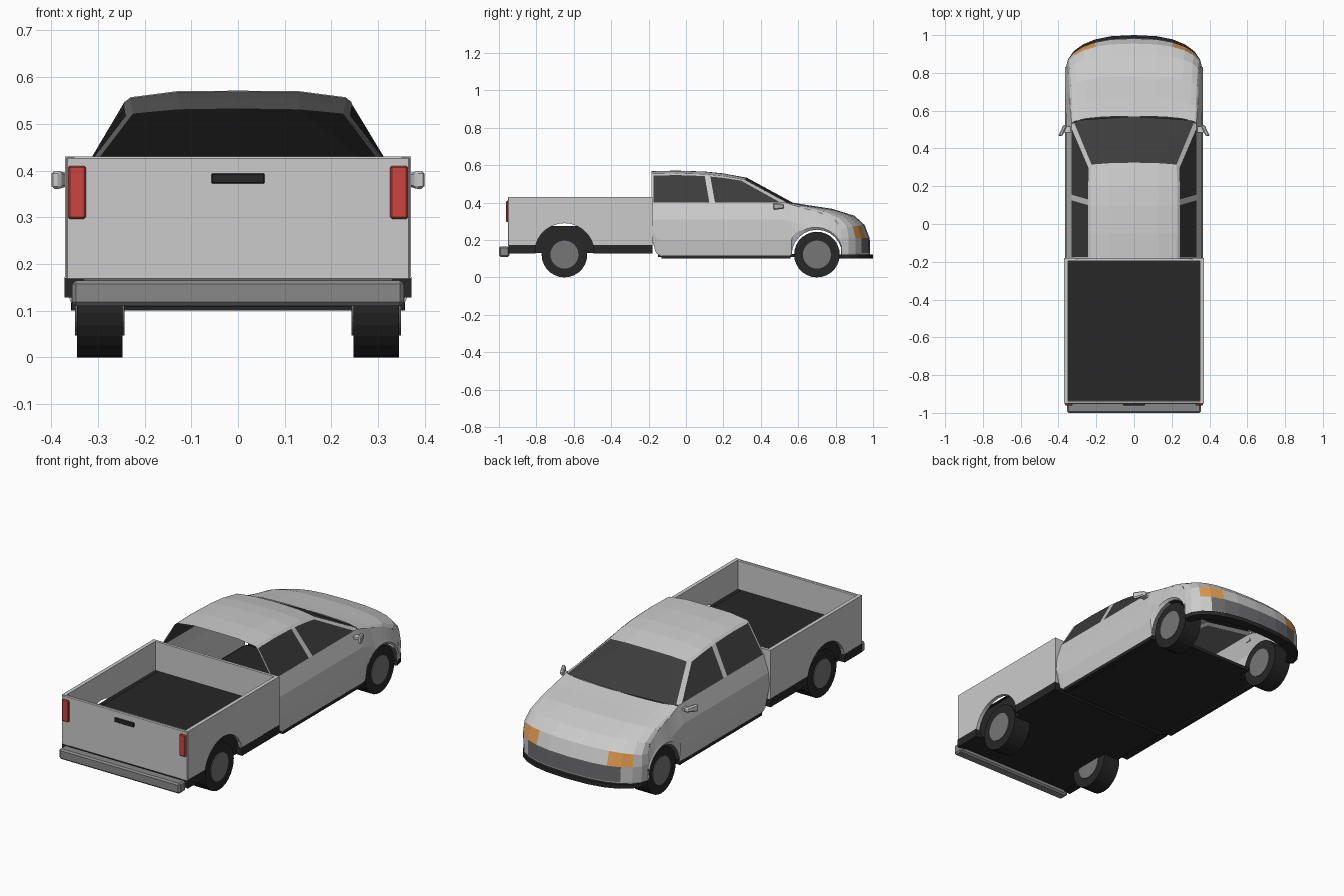
import bpy, bmesh
from math import sin, cos, pi, asin, sqrt, radians

if "Cube" in bpy.data.objects:
    bpy.data.objects.remove(bpy.data.objects["Cube"])


def material(name, c):
    m = bpy.data.materials.new(name)
    m.diffuse_color = (*c, 1)
    m.use_nodes = True
    m.node_tree.nodes["Principled BSDF"].inputs["Base Color"].default_value = m.diffuse_color
    return m


dark = material("dark_trim", (0.02, 0.02, 0.02))
glass = material("dark_glass", (0.045, 0.045, 0.045))
hub_grey = material("hub_grey", (0.18, 0.18, 0.18))
grille_grey = material("grille_grey", (0.15, 0.15, 0.16))
bumper_grey = material("bumper_grey", (0.25, 0.25, 0.25))
red = material("tail_red", (0.6, 0.06, 0.05))
orange = material("lamp_orange", (0.75, 0.33, 0.08))


def finish(name, bm, mat=None, mirror=False):
    bmesh.ops.remove_doubles(bm, verts=bm.verts, dist=1e-4)
    bmesh.ops.recalc_face_normals(bm, faces=bm.faces)
    me = bpy.data.meshes.new(name)
    bm.to_mesh(me)
    bm.free()
    ob = bpy.data.objects.new(name, me)
    bpy.context.collection.objects.link(ob)
    if mat:
        me.materials.append(mat)
    if mirror:
        ob.modifiers.new("mirror", 'MIRROR')
    return ob


def polys(name, faces, mat=None, mirror=True):
    """Surface from faces given as point lists."""
    bm = bmesh.new()
    for f in faces:
        bm.faces.new([bm.verts.new(p) for p in f])
    return finish(name, bm, mat, mirror)


def cells(rows, keep=lambda i, j: True):
    return [[rows[i][j], rows[i][j + 1], rows[i + 1][j + 1], rows[i + 1][j]]
            for i in range(len(rows) - 1) for j in range(len(rows[0]) - 1) if keep(i, j)]


def box(name, x, y, z, mat=None, mirror=False, bevel=0):
    bm = bmesh.new()
    bmesh.ops.create_cube(bm, size=1)
    for v in bm.verts:
        v.co = [(a + b) / 2 + c * (b - a) for (a, b), c in zip((x, y, z), v.co)]
    if bevel:
        bmesh.ops.bevel(bm, geom=bm.edges[:], offset=bevel, segments=1, affect='EDGES')
    return finish(name, bm, mat, mirror)


def extrude_x(name, profile, x0, x1, mat=None):
    """Prism from a (y, z) outline, mirrored to both sides."""
    bm = bmesh.new()
    f = bm.faces.new([bm.verts.new((x0, y, z)) for y, z in profile])
    r = bmesh.ops.extrude_face_region(bm, geom=[f])
    bmesh.ops.translate(bm, vec=(x1 - x0, 0, 0),
                        verts=[v for v in r["geom"] if isinstance(v, bmesh.types.BMVert)])
    return finish(name, bm, mat, True)


# Nose and hood: curved rings from bumper up to the windscreen base
ANG = [radians(a) for a in (0, 15, 30, 45, 60, 75, 90)]


def ring(yc, zc, xs, ys, zs):
    return [(xs * sin(a) ** 0.8, ys + (yc - ys) * cos(a), zc - (zc - zs) * (1 - cos(a)) ** 1.3)
            for a in ANG]


nose = [ring(.980, .11, .355, .83, .11), ring(.985, .13, .357, .83, .13),
        ring(.982, .21, .360, .83, .21), ring(.955, .28, .355, .83, .26),
        ring(.90, .33, .348, .80, .305), ring(.78, .367, .342, .72, .345),
        ring(.66, .385, .336, .61, .375), ring(.57, .40, .33, .53, .40)]
is_grille = lambda i, j: i == 1 and j < 3
is_lamp = lambda i, j: i == 2 and j in (2, 3)
polys("hood_and_nose", cells(nose, lambda i, j: not is_grille(i, j) and not is_lamp(i, j)))
polys("grille", cells(nose, is_grille), grille_grey)
polys("headlights", cells(nose, is_lamp), orange)

# Dark lip under the nose
lip = [ring(.95, .10, .32, .80, .10), ring(1.0, .10, .358, .83, .10),
       ring(1.0, .122, .358, .83, .122), ring(.95, .122, .32, .80, .122)]
polys("front_lip", cells(lip + lip[:1]), dark)

# Body sides with the front wheel arch
WY, WZ, ARCH = .70, .12, .135
shoulder = [(-.185, .33, .40), (.53, .33, .40)] + [nose[i][-1][1:2] + nose[i][-1][0:1] + nose[i][-1][2:]
                                                 for i in (6, 5, 4, 3)]


def shoulder_at(y):
    for a, b in zip(shoulder, shoulder[1:]):
        if y <= b[0] + 1e-6:
            t = (y - a[0]) / (b[0] - a[0])
            return [a[k] + t * (b[k] - a[k]) for k in (1, 2)]
    return shoulder[-1][1:]


stations = [(-.185, .21), (-.16, .13), (-.13, .11), (.15, .11), (.40, .11), (.53, .11)]
stations += [(WY - ARCH * cos(k * pi / 12),
              max(.11, WZ + ARCH * sin(k * pi / 12))) for k in range(12)] + [(.83, .11)]
side = []
for y, zb in stations:
    x, z = shoulder_at(y)
    zm = max(z - .09, zb + .3 * (z - zb))
    side.append([(x, y, z), (.36, y, zm), (.365, y, zb + .45 * (zm - zb)), (.355, y, zb)])
polys("cab_sides", cells(side))
box("sill_trim", (.33, .356), (-.13, .56), (.10, .118), dark, True)

# Roof, open at the back
roof = []
for y, z in [(-.185, .568), (-.05, .571), (.10, .566), (.20, .556)]:
    roof.append([(0, y, z), (.13, y, z - .001), (.23, y, z - .014), (.243, y, z - .024)])
roof.append([(0, .325, .533), (.13, .322, .531), (.225, .315, .522), (.24, .295, .517)])
polys("roof", cells(roof))

# Windows and pillars
base = [nose[-1][0], nose[-1][2], nose[-1][4], nose[-1][6]]
screen_low = base[:3] + [(.322, .535, .40)]
polys("windscreen", cells([roof[-1][:3], [base[0], base[2], (.318, .538, .40)]]), glass)
polys("windscreen_pillar", [[(.318, .538, .40), (.33, .53, .40), (.33, .505, .40),
                             roof[-1][3], roof[-1][2]]])
b = lambda y: (.33, y, .40)
t = lambda y, z: (.243, y, z)
polys("rear_side_window", [[b(-.175), b(.125), t(.10, .542), t(-.05, .547), t(-.175, .544)]], glass)
polys("front_side_window", [[b(.155), b(.505), (.24, .295, .517), t(.20, .532), t(.13, .539)]], glass)
polys("door_pillar", [[b(.125), b(.155), t(.13, .539), t(.10, .542)]])
polys("rear_pillar", [[b(-.185), b(-.175), t(-.175, .544), t(-.185, .544)]])

# Door mirrors
bm = bmesh.new()
bmesh.ops.create_cube(bm, size=1)
for v in bm.verts:
    s = 1 if v.co.y < 0 else .6
    v.co = (.377 + v.co.x * .022 - v.co.y * .028, .495 + v.co.y * .06, .38 + v.co.z * .04 * s)
bmesh.ops.bevel(bm, geom=bm.edges[:], offset=.006, segments=1, affect='EDGES')
finish("door_mirrors", bm, None, True)
box("mirror_stalks", (.335, .375), (.485, .515), (.368, .38), None, True)

# Load bed: sides with arch, end walls, dark floor block
RY, RZ, RA = -.65, .13, .16
a0 = asin((.17 - RZ) / RA)
arc = [(RY + RA * cos(a0 + k * (pi - 2 * a0) / 12), RZ + RA * sin(a0 + k * (pi - 2 * a0) / 12))
       for k in range(13)]
extrude_x("bed_sides", [(-.95, .17), (-.95, .43), (-.18, .43), (-.18, .17)] + arc, .35, .37)
box("bed_front_wall", (-.351, .351), (-.195, -.18), (.17, .43))
box("tailgate", (-.369, .369), (-.952, -.935), (.165, .43), None, False, .004)
box("bed_floor", (-.338, .338), (-.94, -.19), (.13, .275), dark)
box("bed_floor_edge", (.33, .352), (-.94, -.19), (.272, .276), dark, True)
dy = sqrt(RA ** 2 - .04 ** 2)
box("bed_trim_rear", (.33, .371), (-.95, RY - dy), (.128, .172), dark, True)
box("bed_trim_front", (.33, .371), (RY + dy, -.18), (.128, .172), dark, True)
box("rear_bumper", (-.355, .355), (-1.0, -.945), (.11, .165), bumper_grey, False, .008)
box("tail_lights", (.326, .364), (-.962, -.94), (.296, .41), red, True, .004)
box("tailgate_handle", (-.057, .057), (-.96, -.945), (.372, .394), dark, False, .002)

# Flat dark underside of the cab
box("cab_underside", (-.345, .345), (-.15, .56), (.108, .125), dark)
box("engine_underside", (-.24, .24), (.56, .62), (.108, .125), dark)

# Wheels
for label, wy in (("rear", RY), ("front", WY)):
    for part, r, x0, x1, mat in (("tyre", .122, .247, .345, dark), ("hub", .075, .243, .349, hub_grey)):
        n = 28
        extrude_x(f"{label}_{part}s", [(wy + r * cos(2 * pi * k / n), .122 + r * sin(2 * pi * k / n))
                                       for k in range(n)], x0, x1, mat)
